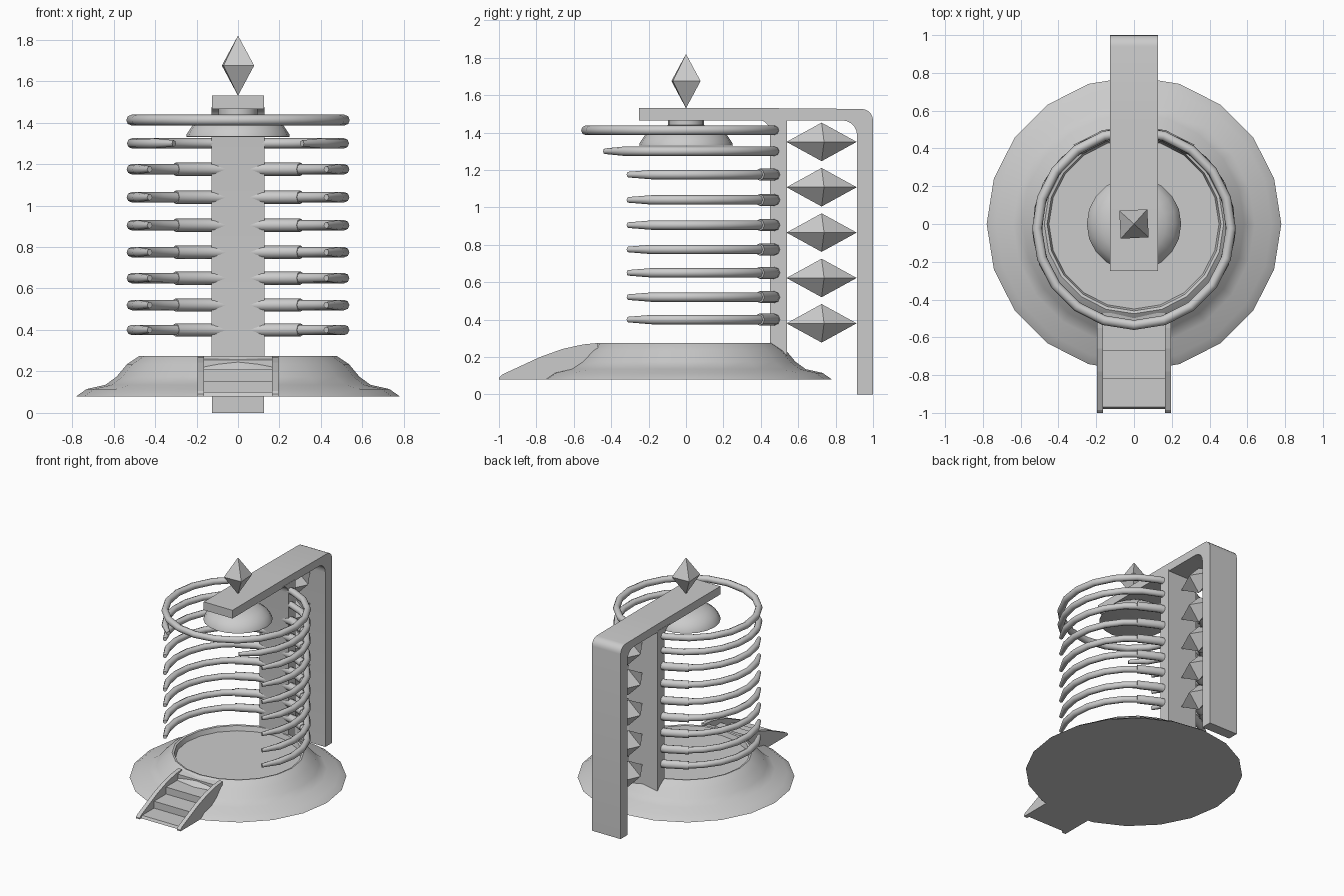
import bpy, bmesh, math
from mathutils import Vector

if "Cube" in bpy.data.objects:
    bpy.data.objects.remove(bpy.data.objects["Cube"])


def finish(name, bm, smooth=None):
    bmesh.ops.recalc_face_normals(bm, faces=bm.faces)
    mesh = bpy.data.meshes.new(name)
    bm.to_mesh(mesh)
    bm.free()
    obj = bpy.data.objects.new(name, mesh)
    bpy.context.collection.objects.link(obj)
    if smooth:
        bpy.ops.object.select_all(action='DESELECT')
        obj.select_set(True)
        bpy.context.view_layer.objects.active = obj
        bpy.ops.object.shade_smooth_by_angle(angle=math.radians(smooth))
    return obj


def skin(bm, rings, closed=False):
    """Bridge consecutive vertex loops, capping the ends if open."""
    n = len(rings)
    for i in range(n if closed else n - 1):
        a, b = rings[i], rings[(i + 1) % n]
        for j in range(len(a)):
            k = (j + 1) % len(a)
            bm.faces.new((a[j], a[k], b[k], b[j]))
    if not closed:
        bm.faces.new(rings[0])
        bm.faces.new(rings[-1])


def lathe(name, profile, sides, smooth=30):
    bm = bmesh.new()
    step = 2 * math.pi / sides
    rings = [[bm.verts.new((r * math.cos(i * step), r * math.sin(i * step), z))
              for i in range(sides)] for r, z in profile]
    skin(bm, rings)
    return finish(name, bm, smooth)


def prism(name, yz, x0, x1, smooth=None):
    bm = bmesh.new()
    skin(bm, [[bm.verts.new((x, y, z)) for y, z in yz] for x in (x0, x1)])
    return finish(name, bm, smooth)


def hoop(name, z, a0, a1, steps, tube, closed=False, taper=False, sides=8):
    bm = bmesh.new()
    rings = []
    for i in range(steps if closed else steps + 1):
        a = math.radians(a0 + (a1 - a0) * i / steps)
        out = Vector((math.cos(a), math.sin(a), 0))
        centre = out * 0.513 + Vector((0, -0.022, z))
        r = tube * 0.6 if taper and i in (0, steps) else tube
        rings.append([bm.verts.new(centre + out * r * math.cos(t) + Vector((0, 0, r * math.sin(t))))
                      for t in (2 * math.pi * k / sides for k in range(sides))])
    skin(bm, rings, closed)
    return finish(name, bm, 50)


def crystal(name, centre, rx, ry, up, down, turn=0):
    bm = bmesh.new()
    c = Vector(centre)
    belt = [bm.verts.new(c + Vector((rx * math.cos(a), ry * math.sin(a), 0)))
            for a in (math.radians(turn + 90 * i) for i in range(4))]
    for h in (up, -down):
        tip = bm.verts.new(c + Vector((0, 0, h)))
        for i in range(4):
            bm.faces.new((belt[i], belt[(i + 1) % 4], tip))
    return finish(name, bm)


def corner(cy, cz, r, a0, a1, n=5):
    return [(cy + r * math.cos(math.radians(a0 + (a1 - a0) * i / n)),
             cz + r * math.sin(math.radians(a0 + (a1 - a0) * i / n))) for i in range(n + 1)]


# Stepped round platform with a sunken floor
lathe("platform", [(0.78, 0.08), (0.73, 0.115), (0.64, 0.135), (0.585, 0.175), (0.535, 0.235),
                   (0.475, 0.275), (0.46, 0.272), (0.45, 0.235)], 20)

# Entry stairs between two curved side rails
rail = [(-1, 0.08), (-1, 0.09), (-0.985, 0.105), (-0.78, 0.2), (-0.66, 0.243),
        (-0.55, 0.267), (-0.47, 0.275), (-0.47, 0.08)]
for side, s in (("left", -1), ("right", 1)):
    prism(side + "_stair_rail", rail, s * 0.163, s * 0.195)
stairs = [(-0.98, 0.08)]
for i in range(3):
    z = 0.10 + 0.055 * i
    stairs += [(-0.97 + 0.15 * i, z), (-0.82 + 0.15 * i, z)]
stairs += [(-0.52, 0.255), (-0.47, 0.265), (-0.47, 0.08)]
prism("stairs", stairs, -0.163, 0.163)

# Inner column, flared where it meets the arm
prism("inner_column", [(0.54, 0.2), (0.54, 1.475), (0.38, 1.475)]
      + corner(0.38, 1.40, 0.07, 90, 0) + [(0.45, 0.2)], -0.128, 0.128, 30)

# Overhead arm bending down into the rear leg
prism("arm_and_rear_leg", [(-0.25, 1.465), (-0.25, 1.53), (0.48, 1.53)]
      + corner(0.94, 1.466, 0.06, 90, 0) + [(1.0, 0), (0.915, 0)]
      + corner(0.835, 1.385, 0.08, 0, 90), -0.126, 0.126, 30)

# Lamp dome hung under the arm, with its neck
lathe("lamp_dome", [(0.235, 1.33), (0.25, 1.332), (0.247, 1.345), (0.22, 1.385),
                    (0.17, 1.42), (0.095, 1.44)], 20)
lathe("lamp_neck", [(0.095, 1.43), (0.095, 1.475)], 20)

# Open hoops with thicker collars beside the column
for i, z in enumerate((0.40, 0.52, 0.65, 0.775, 0.905, 1.04, 1.175)):
    hoop(f"hoop_{i + 1}", z, -34, 214, 16, 0.025, taper=True)
    hoop(f"hoop_collar_{i + 1}", z, 54, 126, 4, 0.032)
hoop("hoop_8", 1.30, -53, 233, 18, 0.025, taper=True)
hoop("top_hoop", 1.412, 0, 360, 20, 0.026, closed=True)

# Crystals stacked between column and leg, and the crystal on top
for i in range(5):
    crystal(f"side_crystal_{i + 1}", (0, 0.725, 0.38 + 0.2425 * i), 0.1, 0.188, 0.103, 0.103, 4)
crystal("top_crystal", (0, 0, 1.675), 0.105, 0.105, 0.145, 0.145, 48)
